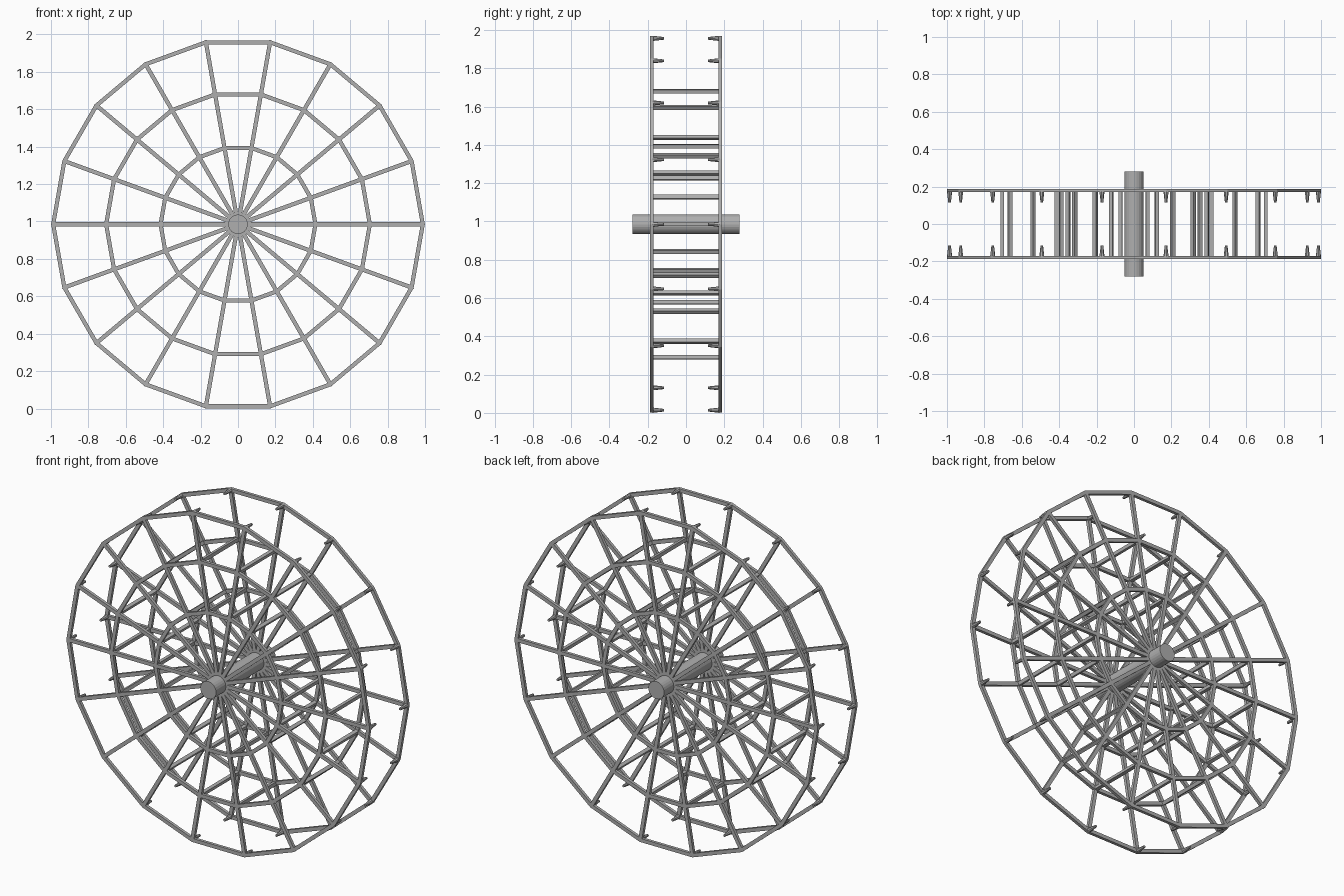
import bpy, bmesh, math
from mathutils import Matrix, Vector

cube = bpy.data.objects.get("Cube")
if cube:
    bpy.data.objects.remove(cube, do_unlink=True)

SIDES = 18
CENTER = Vector((0, 0, 0.985))
RIM_Y = 0.179       # distance of each wheel frame from the middle
BAR = 0.022         # bar width
DEPTH = 0.018       # bar depth along the axle
OUTER, MIDDLE, INNER = 0.988, 0.705, 0.414

steel = bpy.data.materials.new("steel grey")
steel.use_nodes = True
steel.diffuse_color = (0.43, 0.43, 0.43, 1)
steel.node_tree.nodes["Principled BSDF"].inputs["Base Color"].default_value = (0.43, 0.43, 0.43, 1)


def finish(name, bm):
    bmesh.ops.recalc_face_normals(bm, faces=bm.faces)
    mesh = bpy.data.meshes.new(name)
    bm.to_mesh(mesh)
    bm.free()
    mesh.materials.append(steel)
    obj = bpy.data.objects.new(name, mesh)
    obj.location = CENTER
    bpy.context.collection.objects.link(obj)
    return obj


def turn(k):
    return Matrix.Rotation(2 * math.pi * k / SIDES, 4, 'Y')


def add_box(bm, k, middle, size):
    matrix = turn(k) @ Matrix.Translation(middle) @ Matrix.Diagonal((*size, 1))
    bmesh.ops.create_cube(bm, size=1, matrix=matrix)


def add_ring(bm, radius, y):
    # mitred polygon frame with a rectangular section
    loops = []
    for k in range(SIDES):
        section = [(-1, -1), (1, -1), (1, 1), (-1, 1)]
        loops.append([bm.verts.new(turn(k) @ Vector((radius + a * BAR / 2, y + b * DEPTH / 2, 0)))
                      for a, b in section])
    for k, here in enumerate(loops):
        there = loops[(k + 1) % SIDES]
        for i in range(4):
            j = (i + 1) % 4
            bm.faces.new((here[i], here[j], there[j], there[i]))


# front and back wheel frames: rings, spokes and tapered hanger pegs
for side, label in ((-1, "front"), (1, "back")):
    y = side * RIM_Y
    for ring_name, radius in (("outer", OUTER), ("middle", MIDDLE), ("inner", INNER)):
        bm = bmesh.new()
        add_ring(bm, radius, y)
        finish(f"{label}_{ring_name}_ring", bm)

    bm = bmesh.new()
    for k in range(SIDES):
        add_box(bm, k, (OUTER / 2, y, 0), (OUTER, DEPTH, BAR))
    finish(f"{label}_spokes", bm)

    bm = bmesh.new()
    for k in range(SIDES):
        peg = Matrix.Translation((OUTER - 0.002, side * 0.145, 0)) @ Matrix.Rotation(side * math.pi / 2, 4, 'X')
        bmesh.ops.create_cone(bm, cap_ends=True, segments=8, radius1=0.014, radius2=0.007,
                              depth=0.06, matrix=turn(k) @ peg)
    finish(f"{label}_hanger_pegs", bm)

# crossbars joining the two frames
for name, radius in (("middle_crossbars", MIDDLE), ("inner_crossbars", INNER)):
    bm = bmesh.new()
    for k in range(SIDES):
        add_box(bm, k, (radius, 0, 0), (0.02, 2 * RIM_Y, 0.02))
    finish(name, bm)

# axle
bm = bmesh.new()
bmesh.ops.create_cone(bm, cap_ends=True, segments=24, radius1=0.052, radius2=0.052, depth=0.56,
                      matrix=Matrix.Rotation(math.pi / 2, 4, 'X'))
finish("axle", bm)
